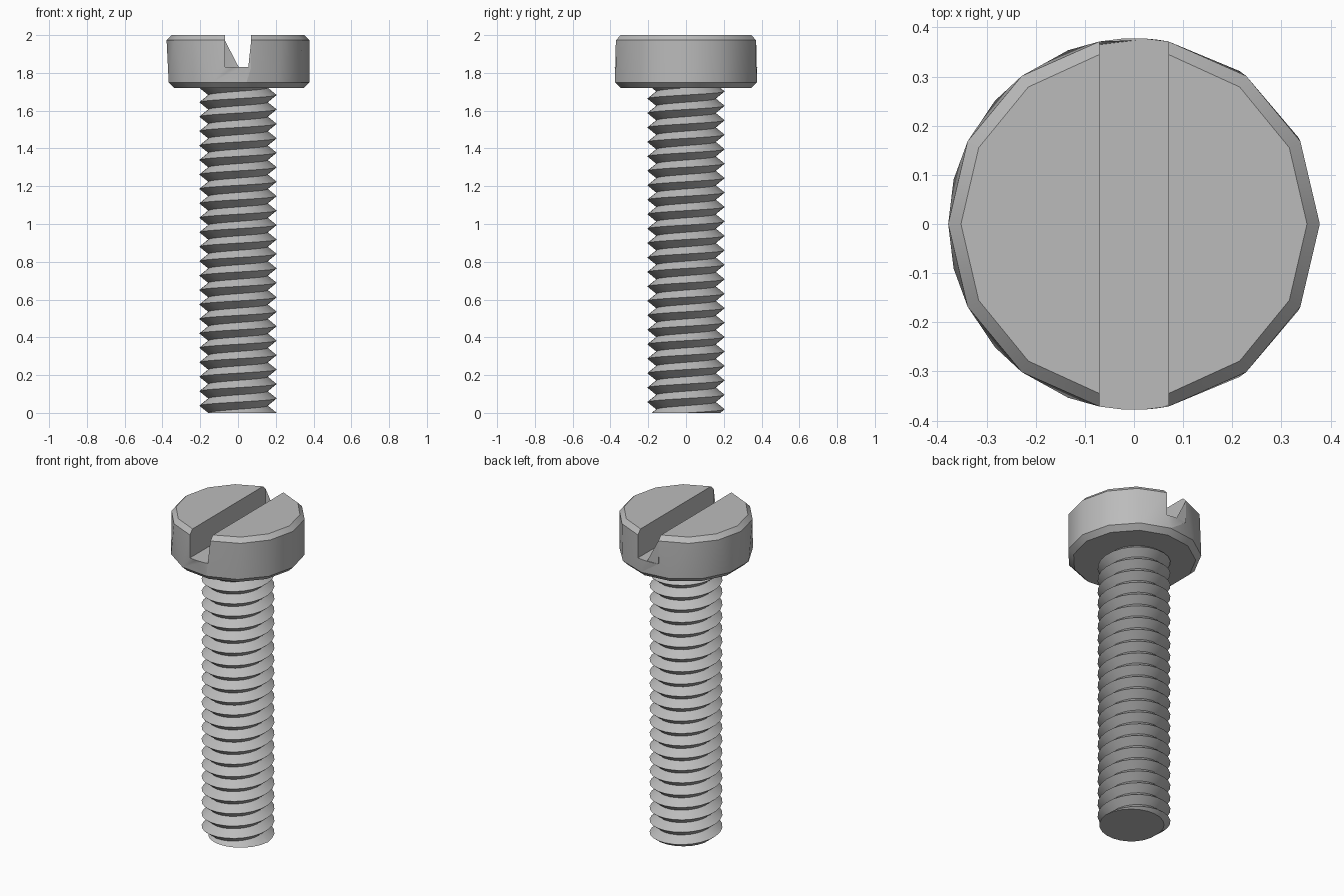
import bpy, bmesh
from math import sin, cos, pi, asin, radians

cube = bpy.data.objects.get("Cube")
if cube:
    bpy.data.objects.remove(cube, do_unlink=True)

steel = bpy.data.materials.new("grey_steel")
steel.use_nodes = True
grey = (0.5, 0.5, 0.5, 1)
steel.diffuse_color = grey
steel.node_tree.nodes["Principled BSDF"].inputs["Base Color"].default_value = grey

HEAD_R, RIM_R, SLOT = 0.378, 0.352, 0.07
UNDER, TOP, FLOOR = 1.72, 2.0, 1.83
CREST, ROOT, PITCH, SEG = 0.205, 0.158, 0.0765, 24


def finish(bm, name, angle):
    bmesh.ops.recalc_face_normals(bm, faces=bm.faces[:])
    mesh = bpy.data.meshes.new(name)
    bm.to_mesh(mesh)
    bm.free()
    mesh.materials.append(steel)
    obj = bpy.data.objects.new(name, mesh)
    bpy.context.collection.objects.link(obj)
    bpy.ops.object.select_all(action='DESELECT')
    obj.select_set(True)
    bpy.context.view_layer.objects.active = obj
    bpy.ops.object.shade_smooth_by_angle(angle=radians(angle))
    return obj


def arc(bm, radius, start, end, steps, z):
    """Vertices on an arc, paired with their angles."""
    angles = [start + (end - start) * i / steps for i in range(steps + 1)]
    return [(a, bm.verts.new((radius * cos(a), radius * sin(a), z))) for a in angles]


def zipper(bm, low, high):
    """Join two open rings of different vertex counts with triangles."""
    i = j = 0
    while i < len(low) - 1 or j < len(high) - 1:
        if j == len(high) - 1 or (i < len(low) - 1 and low[i + 1][0] <= high[j + 1][0]):
            bm.faces.new((low[i][1], low[i + 1][1], high[j][1]))
            i += 1
        else:
            bm.faces.new((low[i][1], high[j + 1][1], high[j][1]))
            j += 1


# Slotted head: thirteen-sided underside, two six-sided half rims on top
bm = bmesh.new()
under = arc(bm, 0.347, 0, 2 * pi, 13, UNDER)
low = arc(bm, HEAD_R, 0, 2 * pi, 13, UNDER + 0.03)
bm.faces.new([v for a, v in under[:-1]])
for i in range(13):
    bm.faces.new((under[i][1], under[i + 1][1], low[i + 1][1], low[i][1]))

g = asin(SLOT / HEAD_R)
outer, caps, floor = [], [], []
for side in (0, pi):
    ring = arc(bm, HEAD_R, side - pi / 2 + g, side + pi / 2 - g, 6, TOP - 0.027)
    h = asin(SLOT / RIM_R)
    rim = arc(bm, RIM_R, side - pi / 2 + h, side + pi / 2 - h, 6, TOP)
    for i in range(6):
        bm.faces.new((ring[i][1], ring[i + 1][1], rim[i + 1][1], rim[i][1]))
    bm.faces.new([v for a, v in rim])
    gap = arc(bm, HEAD_R, side + pi / 2 - g, side + pi / 2 + g, 3, FLOOR)
    outer += ring + gap
    floor += gap
    caps.append((ring, rim, gap))
bm.faces.new([v for a, v in floor])
for k in (0, 1):
    ring, rim, gap = caps[k]
    before = caps[1 - k][2]
    bm.faces.new((ring[0][1], rim[0][1], rim[-1][1], ring[-1][1], gap[0][1], before[-1][1]))

# Rotate the upper outline to start at angle zero, then close the side wall
start = 3
wrapped = outer[start:] + [(a + 2 * pi, v) for a, v in outer[:start + 1]]
zipper(bm, low, wrapped)
bmesh.ops.remove_doubles(bm, verts=bm.verts[:], dist=1e-5)
finish(bm, "slotted_head", 32)

# Threaded shank: a helical V profile trimmed flat at both ends
bm = bmesh.new()
count = SEG * (int(UNDER / PITCH) + 5)
crest, root = [], []
for i in range(count):
    a = 2 * pi * i / SEG
    z = PITCH * (i / SEG - 2)
    crest.append(bm.verts.new((CREST * cos(a), CREST * sin(a), z)))
    root.append(bm.verts.new((ROOT * cos(a), ROOT * sin(a), z + PITCH / 2)))
for i in range(count - 1):
    bm.faces.new((crest[i], crest[i + 1], root[i + 1], root[i]))
    if i + SEG + 1 < count:
        bm.faces.new((root[i], root[i + 1], crest[i + 1 + SEG], crest[i + SEG]))
for z, direction in ((0, -1), (UNDER, 1)):
    cut = bmesh.ops.bisect_plane(bm, geom=bm.verts[:] + bm.edges[:] + bm.faces[:],
                                 plane_co=(0, 0, z), plane_no=(0, 0, direction),
                                 clear_outer=True)
    edges = [e for e in cut["geom_cut"] if isinstance(e, bmesh.types.BMEdge)]
    bmesh.ops.edgenet_fill(bm, edges=edges)
finish(bm, "threaded_shank", 30)
